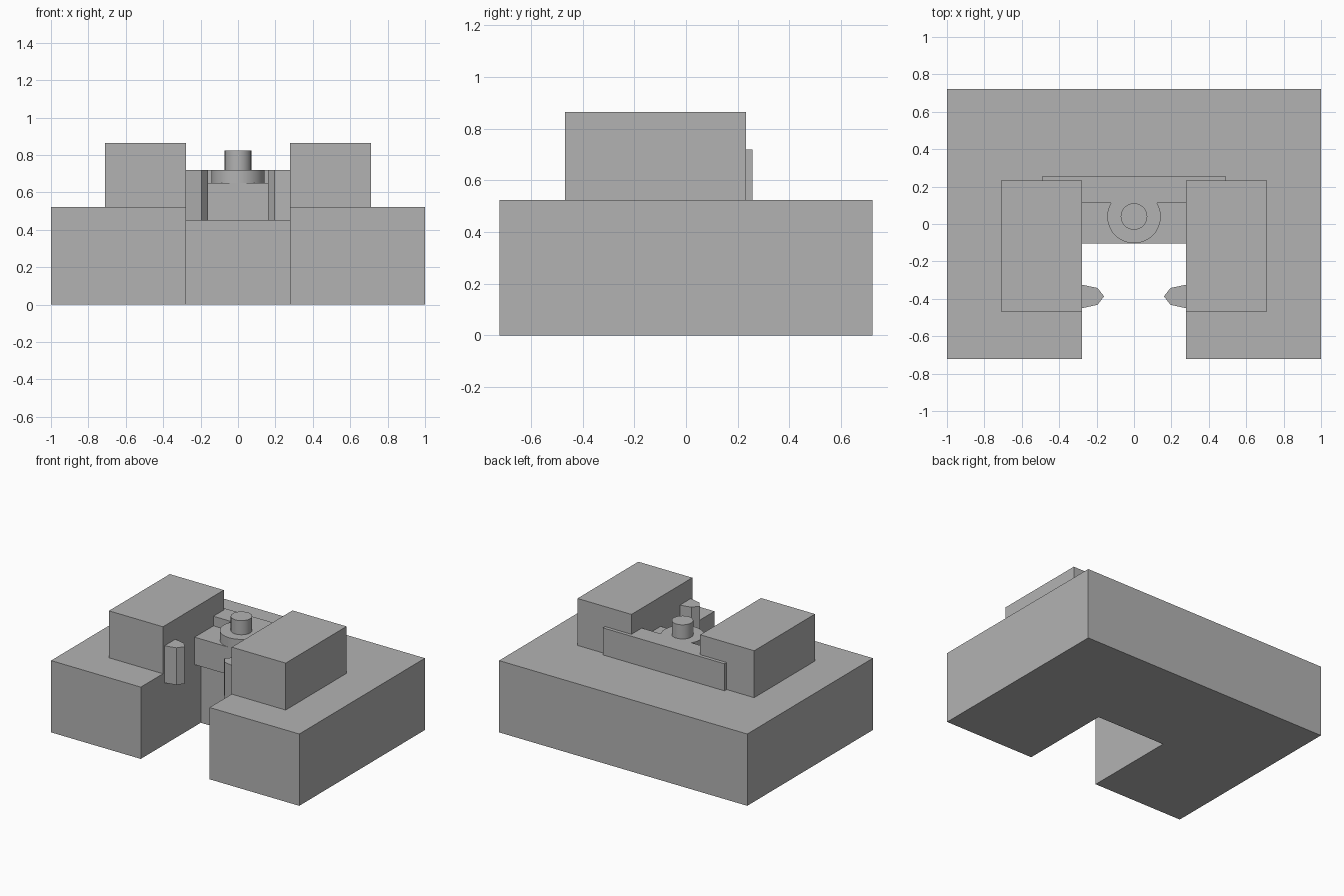
import bpy
import bmesh
from math import cos, sin, tau

cube = bpy.data.objects.get("Cube")
if cube:
    bpy.data.objects.remove(cube, do_unlink=True)

GRAY = (0.45, 0.45, 0.45, 1)
gray = bpy.data.materials.new("plain gray")
gray.use_nodes = True
gray.diffuse_color = GRAY
gray.node_tree.nodes["Principled BSDF"].inputs["Base Color"].default_value = GRAY


def prism(name, outline, low, high):
    """Extrude a flat outline upwards from low to high."""
    bm = bmesh.new()
    face = bm.faces.new([bm.verts.new((x, y, low)) for x, y in outline])
    result = bmesh.ops.extrude_face_region(bm, geom=[face])
    verts = [v for v in result["geom"] if isinstance(v, bmesh.types.BMVert)]
    bmesh.ops.translate(bm, verts=verts, vec=(0, 0, high - low))
    bmesh.ops.recalc_face_normals(bm, faces=bm.faces)
    mesh = bpy.data.meshes.new(name)
    bm.to_mesh(mesh)
    bm.free()
    mesh.materials.append(gray)
    obj = bpy.data.objects.new(name, mesh)
    bpy.context.collection.objects.link(obj)
    return obj


def box(name, x0, x1, y0, y1, low, high):
    return prism(name, [(x0, y0), (x1, y0), (x1, y1), (x0, y1)], low, high)


def cylinder(name, radius, y, low, high, sides=48):
    ring = [(radius * cos(tau * i / sides), y + radius * sin(tau * i / sides))
            for i in range(sides)]
    obj = prism(name, ring, low, high)
    bpy.ops.object.select_all(action="DESELECT")
    obj.select_set(True)
    bpy.context.view_layer.objects.active = obj
    bpy.ops.object.shade_smooth_by_angle()
    return obj


SLOT = 0.277       # half width of the front slot
DEPTH = 0.723      # half depth of the base
TOP = 0.523        # top of the base
LEDGE = 0.45       # underside of the raised inner parts
PLATE = 0.72       # top of the rear plate, pegs and disc

# U-shaped base, open at the front
half = [(SLOT, -0.033), (SLOT, -DEPTH), (1, -DEPTH), (1, DEPTH)]
prism("base", half + [(-x, y) for x, y in reversed(half)], 0, TOP)

# Overhanging bridge and the plate behind it
box("bridge", -SLOT, SLOT, -0.103, 0.113, LEDGE, 0.65)
box("rear_plate", -0.49, 0.49, 0.113, 0.257, TOP, PLATE)

# Round boss with a pin
cylinder("boss", 0.143, 0.04, 0.65, PLATE)
cylinder("pin", 0.071, 0.04, PLATE, 0.823)

# Raised blocks and pointed pegs on both sides
peg = [(SLOT, -0.325), (0.195, -0.342), (0.16, -0.387), (0.195, -0.432), (SLOT, -0.45)]
for side, s in (("left", 1), ("right", -1)):
    box(side + "_block", s * SLOT, s * 0.712, -0.468, 0.232, TOP, 0.865)
    prism(side + "_peg", [(s * x, y) for x, y in peg], LEDGE, PLATE)
